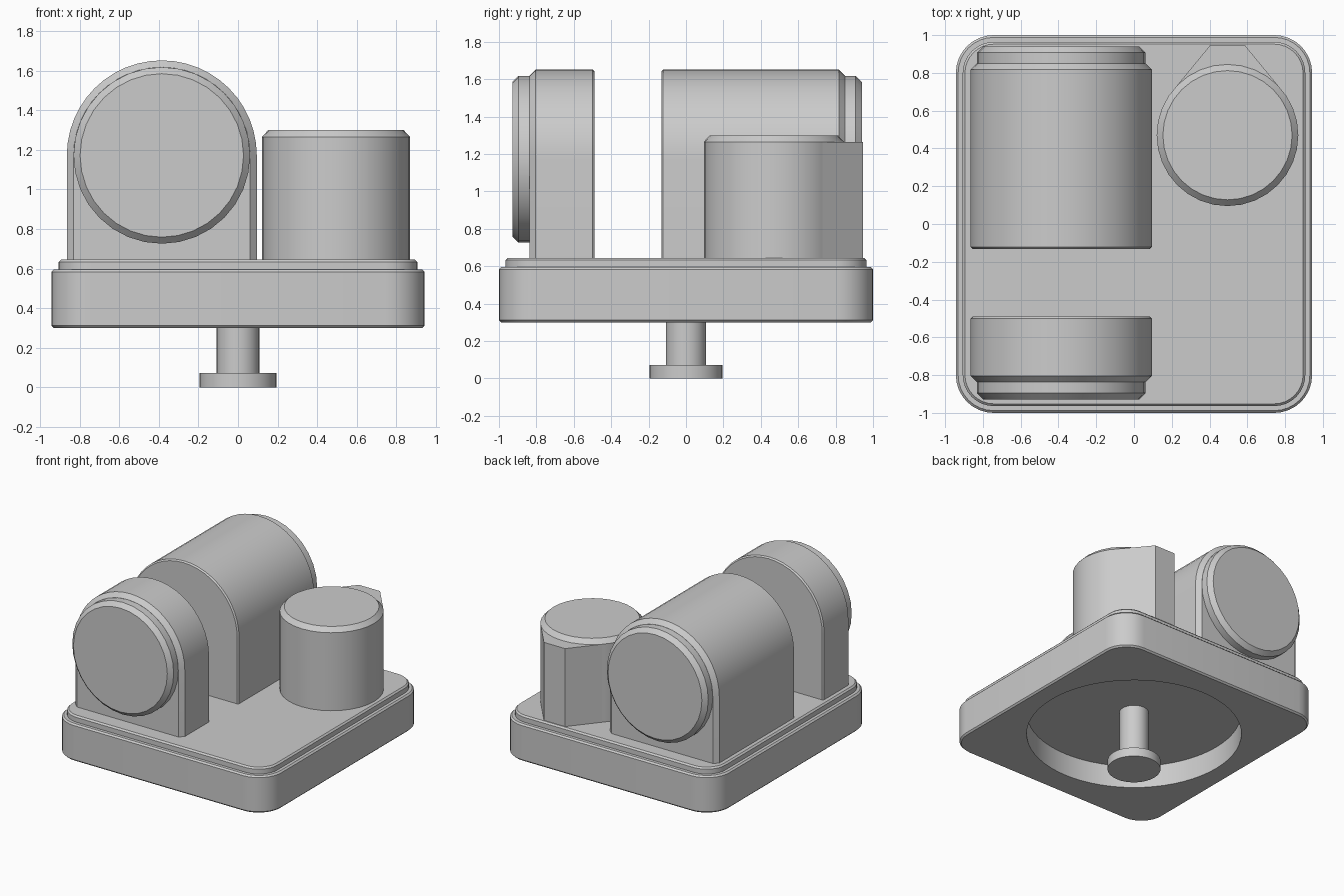
import bpy, bmesh
from math import sin, cos, pi, radians

cube = bpy.data.objects.get("Cube")
if cube:
    bpy.data.objects.remove(cube, do_unlink=True)

grey = bpy.data.materials.new("plain_grey")
grey.use_nodes = True
colour = (0.6, 0.6, 0.6, 1)
grey.diffuse_color = colour
grey.node_tree.nodes["Principled BSDF"].inputs["Base Color"].default_value = colour


def arc(cx, cy, r, start, end, steps):
    """Points along an arc, angles in degrees."""
    angles = [radians(start + (end - start) * i / steps) for i in range(steps + 1)]
    return [(cx + r * cos(a), cy + r * sin(a)) for a in angles]


def circle(cx, cy, r, sides=32):
    return arc(cx, cy, r, 0, 360, sides)[:-1]


def rounded_rect(hx, hy, r):
    x, y = hx - r, hy - r
    corners = [(x, y), (-x, y), (-x, -y), (x, -y)]
    return [p for i, (cx, cy) in enumerate(corners)
            for p in arc(cx, cy, r, 90 * i, 90 * i + 90, 8)]


def upright(u, v, h):
    return (u, v, h)


def facing_back(u, v, h):
    return (u, h, v)


def facing_front(u, v, h):
    return (u, -h, v)


def loft(name, sections, place=upright):
    """Solid through (outline, height) sections with matching point counts."""
    bm = bmesh.new()
    rings = [[bm.verts.new(place(u, v, h)) for u, v in outline]
             for outline, h in sections]
    for a, b in zip(rings, rings[1:]):
        for i in range(len(a)):
            j = (i + 1) % len(a)
            bm.faces.new((a[i], a[j], b[j], b[i]))
    bm.faces.new(rings[0][::-1])
    bm.faces.new(rings[-1])
    bmesh.ops.recalc_face_normals(bm, faces=bm.faces)
    mesh = bpy.data.meshes.new(name)
    bm.to_mesh(mesh)
    bm.free()
    mesh.materials.append(grey)
    obj = bpy.data.objects.new(name, mesh)
    bpy.context.collection.objects.link(obj)
    return obj


def smooth(obj):
    bpy.ops.object.select_all(action='DESELECT')
    obj.select_set(True)
    bpy.context.view_layer.objects.active = obj
    bpy.ops.object.shade_smooth_by_angle(angle=radians(30))


def slab(name, hx, hy, r, z0, z1, edge=0.012):
    """Rounded plate with softened top and bottom edges."""
    full = rounded_rect(hx, hy, r)
    small = rounded_rect(hx - edge, hy - edge, r - edge)
    return loft(name, [(small, z0), (full, z0 + edge), (full, z1 - edge), (small, z1)])


# Base plate with a round recess underneath
base = slab("base_plate", 0.943, 1.0, 0.2, 0.3, 0.595)
cutter = loft("recess_cutter", [(circle(0, 0, 0.79, 64), 0.1), (circle(0, 0, 0.79, 64), 0.48)])
cutter.hide_render = True
cut = base.modifiers.new("recess", 'BOOLEAN')
cut.object = cutter
cut.operation = 'DIFFERENCE'
bpy.context.view_layer.objects.active = base
bpy.ops.object.modifier_apply(modifier=cut.name)
bpy.data.objects.remove(cutter, do_unlink=True)

step = slab("base_step", 0.907, 0.964, 0.165, 0.55, 0.645)

# Post and foot below the base
post = loft("post", [(circle(0, 0, 0.108), 0.05), (circle(0, 0, 0.108), 0.5)])
foot = loft("post_foot", [(circle(0, 0, 0.195), 0), (circle(0, 0, 0.195), 0.072)])
parts = [base, step, post, foot]

# Arched housings, each with a round end cap
AX, AZ = -0.385, 1.172


def arch(r):
    return arc(AX, AZ, r, 0, 180, 24) + [(AX - r, 0.62), (AX + r, 0.62)]


for side, place, inner, face, end in (("front", facing_front, 0.49, 0.837, 0.928),
                                      ("back", facing_back, -0.132, 0.85, 0.94)):
    parts.append(loft(side + "_housing", [
        (arch(0.47), inner), (arch(0.48), inner + 0.01),
        (arch(0.48), face - 0.033), (arch(0.446), face)], place))
    parts.append(loft(side + "_end_cap", [
        (circle(AX, AZ, 0.446), face - 0.03), (circle(AX, AZ, 0.446), end - 0.033),
        (circle(AX, AZ, 0.413), end)], place))

# Upright drum with a tapered lug at its back
CX, CY = 0.495, 0.47
parts.append(loft("drum", [
    (circle(CX, CY, 0.375), 0.62), (circle(CX, CY, 0.375), 1.265),
    (circle(CX, CY, 0.342), 1.3)]))
lug = [(CX - 0.27, CY), (CX + 0.27, CY), (CX + 0.27, 0.73),
       (CX + 0.093, 0.945), (CX - 0.093, 0.945), (CX - 0.27, 0.73)]
parts.append(loft("drum_lug", [(lug, 0.62), (lug, 1.265)]))

for part in parts:
    smooth(part)
